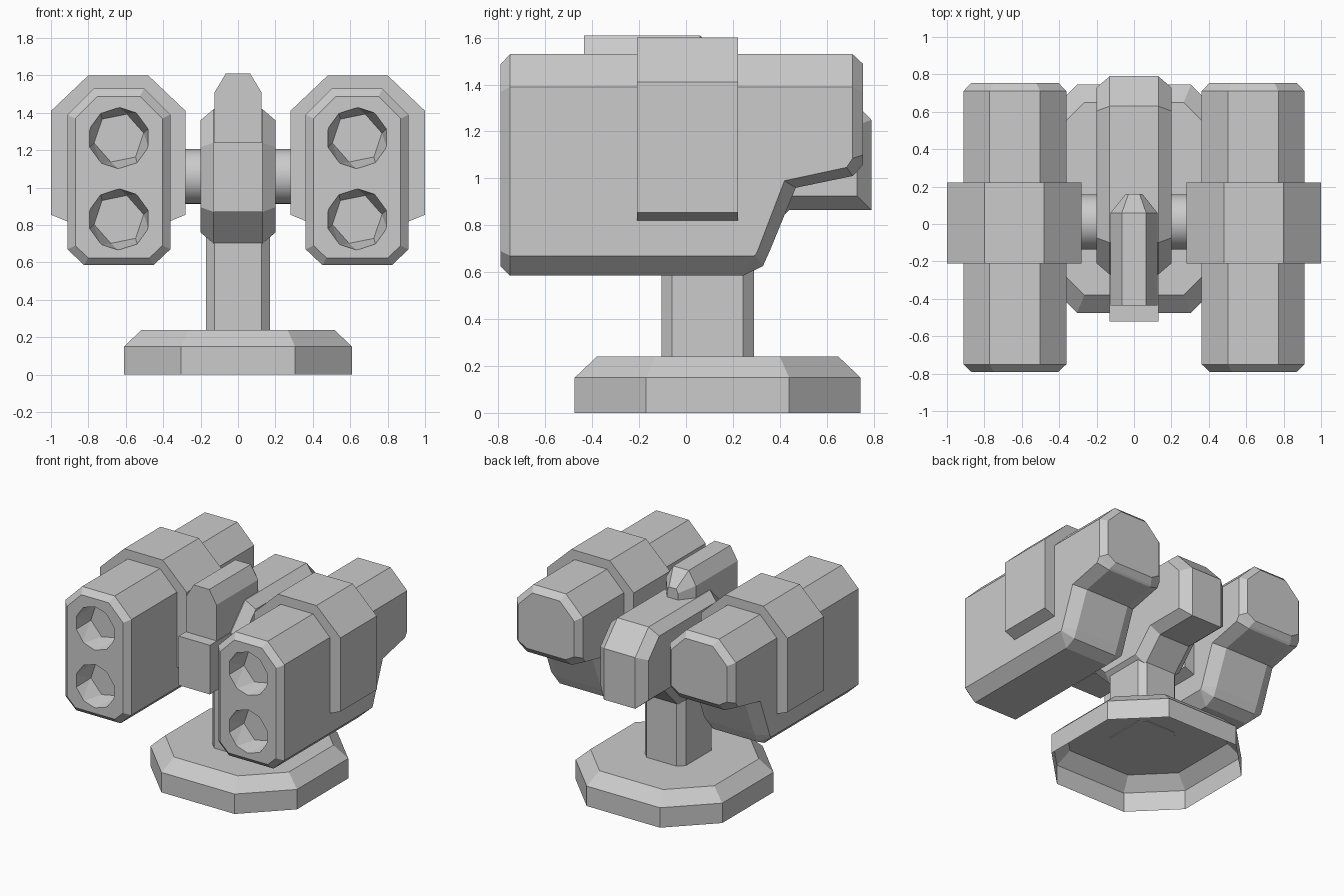
import bpy, bmesh, math
from mathutils import Vector

cube = bpy.data.objects.get("Cube")
if cube:
    bpy.data.objects.remove(cube, do_unlink=True)

grey = bpy.data.materials.new("plain grey")
grey.use_nodes = True
grey.diffuse_color = (0.6, 0.6, 0.6, 1)
grey.node_tree.nodes["Principled BSDF"].inputs["Base Color"].default_value = grey.diffuse_color


def finish(name, bm):
    bmesh.ops.recalc_face_normals(bm, faces=bm.faces)
    mesh = bpy.data.meshes.new(name)
    bm.to_mesh(mesh)
    bm.free()
    mesh.materials.append(grey)
    obj = bpy.data.objects.new(name, mesh)
    bpy.context.collection.objects.link(obj)
    return obj


def loft(name, rings, cap_start=True, cap_end=True):
    """Skin a list of equal-length point rings."""
    bm = bmesh.new()
    loops = [[bm.verts.new(p) for p in ring] for ring in rings]
    n = len(loops[0])
    for a, b in zip(loops, loops[1:]):
        for i in range(n):
            j = (i + 1) % n
            bm.faces.new((a[i], a[j], b[j], b[i]))
    if cap_start:
        bm.faces.new(loops[0])
    if cap_end:
        bm.faces.new(loops[-1])
    bmesh.ops.remove_doubles(bm, verts=bm.verts, dist=0.0005)
    return finish(name, bm)


def hull(name, points):
    bm = bmesh.new()
    for p in points:
        bm.verts.new(p)
    bmesh.ops.convex_hull(bm, input=bm.verts)
    return finish(name, bm)


def octagon(hx, hy, cut, z, cy):
    pts = [(hx, hy - cut), (hx - cut, hy), (cut - hx, hy), (-hx, hy - cut),
           (-hx, cut - hy), (cut - hx, -hy), (hx - cut, -hy), (hx, cut - hy)]
    return [(x, y + cy, z) for x, y in pts]


def inset(profile, d):
    """Offset a closed profile inwards with mitred corners."""
    pts = [Vector(p) for p in profile]
    centre = sum(pts, Vector((0, 0))) / len(pts)
    out = []
    for i, p in enumerate(pts):
        a = (p - pts[i - 1]).normalized()
        b = (pts[(i + 1) % len(pts)] - p).normalized()
        na, nb = Vector((a.y, -a.x)), Vector((b.y, -b.x))
        out.append(p + (na + nb) * d / (1 + na.dot(nb)))
    return out


# Base: open-bottomed octagonal foot
foot_y = 0.135
loft("base", [octagon(0.61, 0.61, 0.305, 0, foot_y),
              octagon(0.61, 0.61, 0.305, 0.15, foot_y),
              octagon(0.515, 0.515, 0.25, 0.24, foot_y)], cap_start=False)

# Post
loft("post", [octagon(0.17, 0.197, 0.045, z, 0.092) for z in (0.235, 0.8)])

# Central body: side profile with bevelled cheeks (listed clockwise)
side = [(-0.27, 0.87), (-0.27, 1.24), (-0.1, 1.42), (0.63, 1.42), (0.79, 1.25),
        (0.79, 0.865), (0.44, 0.865), (0.28, 0.7), (-0.1, 0.7)]
cheek = inset(side, 0.06)
loft("central_body", [[(x, y, z) for y, z in prof] for x, prof in
                      ((-0.2, cheek), (-0.13, side), (0.13, side), (0.2, cheek))])

# Front block below the top housing
hull("front_block", [(x, y, z) for x in (-0.13, 0.13) for y in (-0.52, -0.15) for z in (0.87, 1.24)])


# Top housing with a tapered rear end
def housing_ring(y, hw, ht, low, shoulder, top):
    return [(-hw, y, low), (-hw, y, shoulder), (-ht, y, top),
            (ht, y, top), (hw, y, shoulder), (hw, y, low)]


loft("top_housing", [housing_ring(-0.435, 0.125, 0.065, 1.2, 1.51, 1.61),
                     housing_ring(0.06, 0.125, 0.065, 1.2, 1.51, 1.61),
                     housing_ring(0.16, 0.045, 0.03, 1.2, 1.47, 1.5)])

# Axle through the body
bm = bmesh.new()
bmesh.ops.create_cone(bm, cap_ends=True, segments=32, radius1=0.147, radius2=0.147, depth=0.9)
axle = finish("axle", bm)
axle.rotation_euler.y = math.pi / 2
axle.location = (0, 0.012, 1.06)
bpy.context.view_layer.objects.active = axle
axle.select_set(True)
bpy.ops.object.shade_smooth_by_angle(angle=math.radians(40))
axle.select_set(False)


# Launcher pods
def pod_ring(cx, top_y, side_pt, low_pt, d=0.0):
    """Eight-sided section; d shrinks it for the end caps."""
    hw = 0.275 - d
    ys, zs = side_pt
    yl, zl = low_pt
    return [(cx + x, y, z) for x, y, z in (
        (-0.185 + d / 2, yl, zl), (-hw, ys, zs), (-hw, top_y, 1.39 - d / 2),
        (-0.135 + d / 2, top_y, 1.53 - d), (0.135 - d / 2, top_y, 1.53 - d),
        (hw, top_y, 1.39 - d / 2), (hw, ys, zs), (0.185 - d / 2, yl, zl))]


stations = [(-0.79, (-0.79, 0.69), (-0.79, 0.625), 0.042),
            (-0.75, (-0.75, 0.67), (-0.75, 0.585), 0),
            (0.29, (0.29, 0.67), (0.243, 0.585), 0),
            (0.295, (0.295, 0.672), (0.328, 0.626), 0),
            (0.305, (0.305, 0.69), (0.357, 0.69), 0),
            (0.42, (0.42, 0.99), (0.468, 0.96), 0),
            (0.69, (0.685, 1.047), (0.71, 1.01), 0),
            (0.71, (0.71, 1.085), (0.722, 1.02), 0),
            (0.755, (0.755, 1.1), (0.755, 1.06), 0.042)]

band = [(0.36, 0.855), (0.36, 1.41), (0.16, 1.6), (-0.16, 1.6),
        (-0.36, 1.41), (-0.36, 0.855), (-0.275, 0.82), (0.275, 0.82)]


def circle(cx, cy, cz, r, n, turn):
    return [(cx + r * math.cos(turn + math.tau * i / n), cy,
             cz + r * math.sin(turn + math.tau * i / n)) for i in range(n)]


for label, s in (("left", 1), ("right", -1)):
    cx = 0.637 * s
    pod = loft(label + "_pod", [pod_ring(cx, *st) for st in stations])
    # Launch tubes, ten-sided at the mouth and six-sided at the floor
    for cz in (1.265, 0.83):
        cutter = hull("tube_cutter", circle(cx, -0.81, cz, 0.168, 10, math.pi / 10)
                      + circle(cx, -0.65, cz, 0.135, 6, 0.2))
        cutter.hide_render = True
        mod = pod.modifiers.new("tube", "BOOLEAN")
        mod.operation = "DIFFERENCE"
        mod.solver = "EXACT"
        mod.object = cutter
        bpy.context.view_layer.objects.active = pod
        bpy.ops.object.modifier_apply(modifier=mod.name)
        bpy.data.objects.remove(cutter, do_unlink=True)
    # Band wrapped around the pod
    loft(label + "_pod_band", [[(0.64 * s + x, y, z) for x, z in band] for y in (-0.21, 0.222)])
